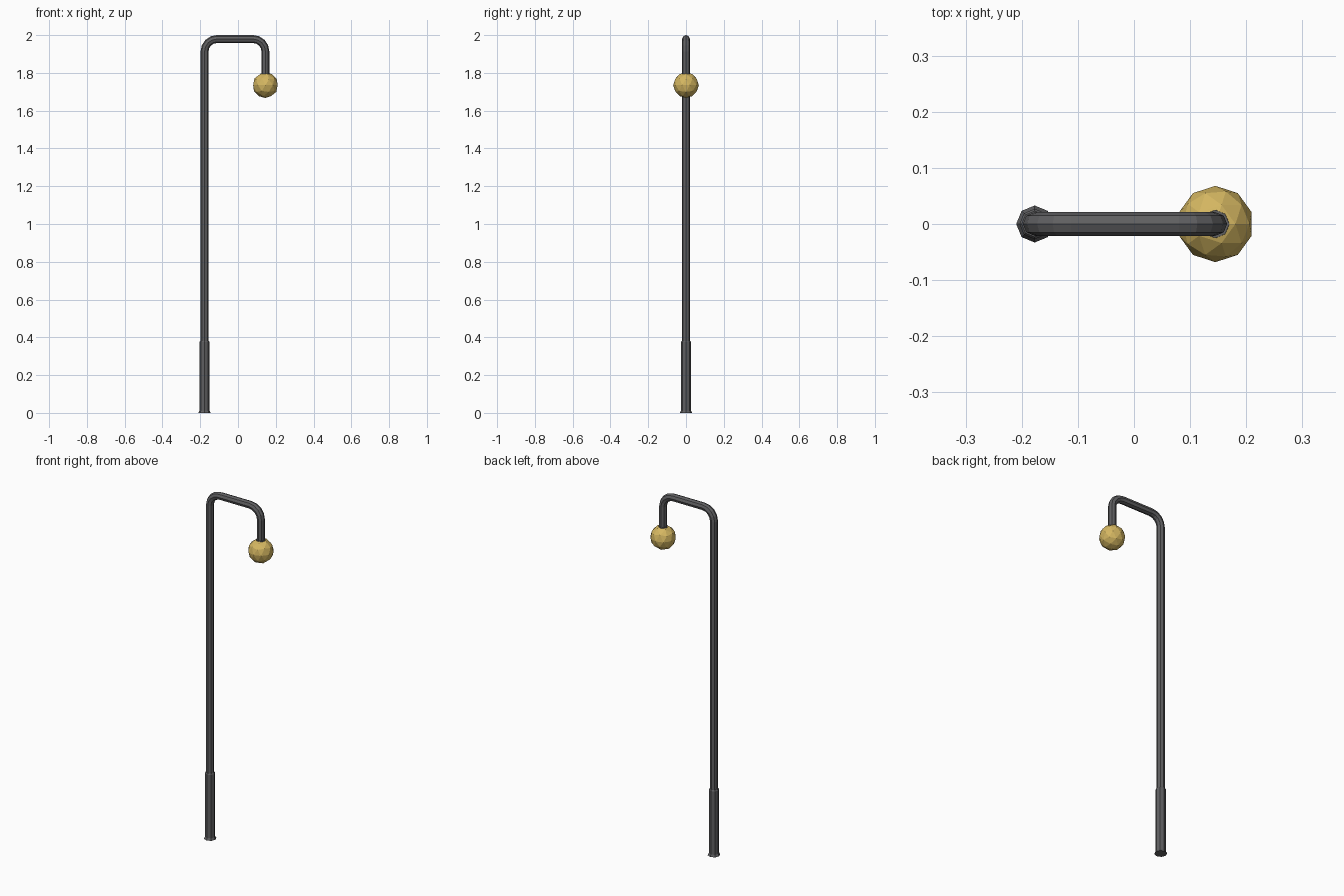
import bpy, bmesh, math
from mathutils import Vector

if "Cube" in bpy.data.objects:
    bpy.data.objects.remove(bpy.data.objects["Cube"])

POLE_X, LAMP_X = -0.177, 0.145
ARM_Z, PIPE_R, BEND_R = 1.979, 0.021, 0.065
SIDES = 8


def material(name, rgb):
    m = bpy.data.materials.new(name)
    m.diffuse_color = (*rgb, 1.0)
    m.use_nodes = True
    m.node_tree.nodes["Principled BSDF"].inputs["Base Color"].default_value = m.diffuse_color
    return m


metal = material("dark grey metal", (0.115, 0.115, 0.12))
gold = material("warm yellow glass", (0.66, 0.47, 0.12))


def add_object(name, bm, mat):
    bmesh.ops.recalc_face_normals(bm, faces=bm.faces)
    mesh = bpy.data.meshes.new(name)
    bm.to_mesh(mesh)
    bm.free()
    mesh.materials.append(mat)
    ob = bpy.data.objects.new(name, mesh)
    bpy.context.collection.objects.link(ob)
    return ob


def sweep(name, stations, mat):
    """Octagonal tube; each station is (x, z, direction angle in xz, radius)."""
    bm = bmesh.new()
    rings = []
    for x, z, ang, r in stations:
        side = Vector((-math.sin(ang), 0, math.cos(ang)))
        ring = []
        for i in range(SIDES):
            t = 2 * math.pi * i / SIDES
            ring.append(bm.verts.new(Vector((x, 0, z)) + side * r * math.cos(t)
                                     + Vector((0, r * math.sin(t), 0))))
        rings.append(ring)
    for a, b in zip(rings, rings[1:]):
        for i in range(SIDES):
            j = (i + 1) % SIDES
            bm.faces.new((a[i], a[j], b[j], b[i]))
    bm.faces.new(rings[0])
    bm.faces.new(rings[-1])
    return add_object(name, bm, mat)


def bend(cx, start, steps=4):
    """Quarter turn clockwise about (cx, ARM_Z - BEND_R)."""
    out = []
    for i in range(steps + 1):
        a = start - math.pi / 2 * i / steps
        out.append((cx + BEND_R * math.cos(a), ARM_Z - BEND_R + BEND_R * math.sin(a),
                    a - math.pi / 2, PIPE_R))
    return out


# Pole, arm and drop in one bent pipe
path = [(POLE_X, 0.37, math.pi / 2, PIPE_R)]
path += bend(POLE_X + BEND_R, math.pi)
path += bend(LAMP_X - BEND_R, math.pi / 2)
path += [(LAMP_X, 1.785, -math.pi / 2, PIPE_R)]
sweep("bent_pole", path, metal)

# Thicker sleeve with a small flared foot
up = math.pi / 2
sweep("base_sleeve", [(POLE_X, 0.0, up, 0.033), (POLE_X, 0.012, up, 0.027),
                      (POLE_X, 0.375, up, 0.027), (POLE_X, 0.381, up, 0.023)], metal)

# Thin collar where the pipe meets the lamp
sweep("lamp_collar", [(LAMP_X, 1.785, up, 0.026), (LAMP_X, 1.798, up, 0.025)], metal)

# Faceted globe
bm = bmesh.new()
bmesh.ops.create_icosphere(bm, subdivisions=2, radius=0.068)
bmesh.ops.translate(bm, verts=bm.verts, vec=(LAMP_X, 0, 1.735))
add_object("lamp_globe", bm, gold)
